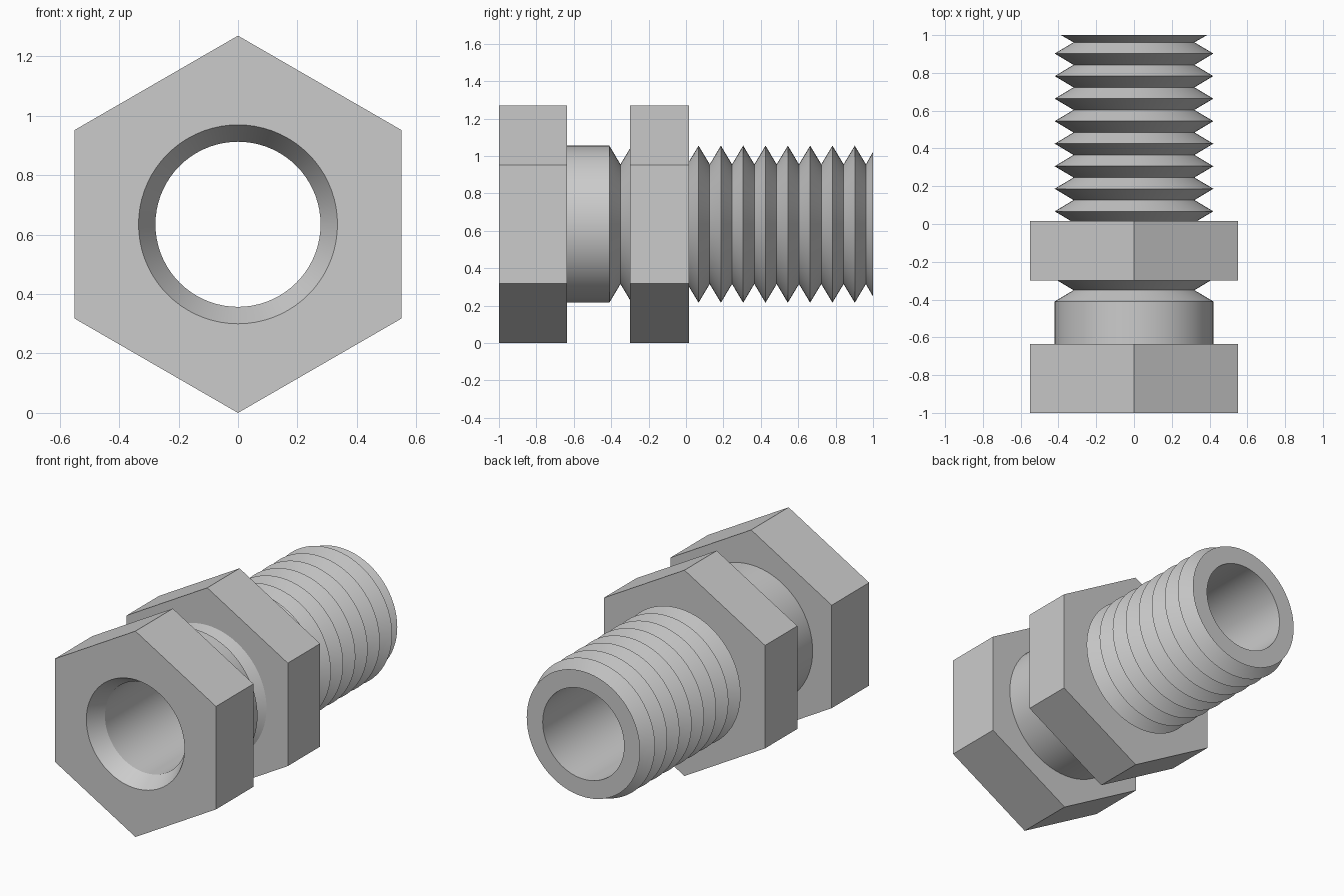
import bpy, bmesh
from math import sin, cos, radians, tau

if "Cube" in bpy.data.objects:
    bpy.data.objects.remove(bpy.data.objects["Cube"])

SEG = 72                  # multiple of six so hex corners land on segments
AXIS_Z = 0.635            # height of the bolt axis
FLAT = 0.55               # hex centre-to-flat distance
CREST, ROOT, BORE = 0.42, 0.32, 0.278
PITCH = 0.1193


def hex_radius(a):
    return FLAT / cos(a % radians(60) - radians(30))


def lathe(name, profile):
    """Sweep a closed (radius, y) profile around the y axis; radius 'hex' gives a hexagon."""
    bm = bmesh.new()
    rings = []
    for r, y in profile:
        ring = []
        for i in range(SEG):
            a = tau * i / SEG
            rad = hex_radius(a) if r == 'hex' else r
            ring.append(bm.verts.new((rad * sin(a), y, AXIS_Z + rad * cos(a))))
        rings.append(ring)
    for k, ring in enumerate(rings):
        nxt = rings[(k + 1) % len(rings)]
        for i in range(SEG):
            j = (i + 1) % SEG
            bm.faces.new((ring[i], ring[j], nxt[j], nxt[i]))
    # merge the strips of every hex side into one flat face
    seams = []
    for k in range(len(profile)):
        n = (k + 1) % len(profile)
        if profile[k][0] == 'hex' and profile[n][0] == 'hex':
            seams += [bm.edges.get((rings[k][i], rings[n][i]))
                      for i in range(SEG) if i % (SEG // 6)]
    bmesh.ops.dissolve_edges(bm, edges=seams, use_verts=False)
    bmesh.ops.recalc_face_normals(bm, faces=bm.faces)
    mesh = bpy.data.meshes.new(name)
    bm.to_mesh(mesh)
    bm.free()
    obj = bpy.data.objects.new(name, mesh)
    bpy.context.collection.objects.link(obj)
    bpy.ops.object.select_all(action='DESELECT')
    obj.select_set(True)
    bpy.context.view_layer.objects.active = obj
    bpy.ops.object.shade_smooth_by_angle(angle=radians(25))
    return obj


# Hollow bolt: hex head, plain shank, ringed thread, countersunk bore
bolt = [(BORE, 1), (BORE, -0.9), (0.335, -1), ('hex', -1), ('hex', -0.635),
        (CREST, -0.635)]
for k in range(12):
    y = -0.41 + k * PITCH
    bolt += [(CREST, y), (ROOT, y + PITCH / 2)]
bolt.append((0.387, 1))
lathe("hollow_bolt", bolt)

# Lock nut seated on the thread
lathe("hex_nut", [(0.31, -0.30), ('hex', -0.30), ('hex', 0.015), (0.31, 0.015)])
